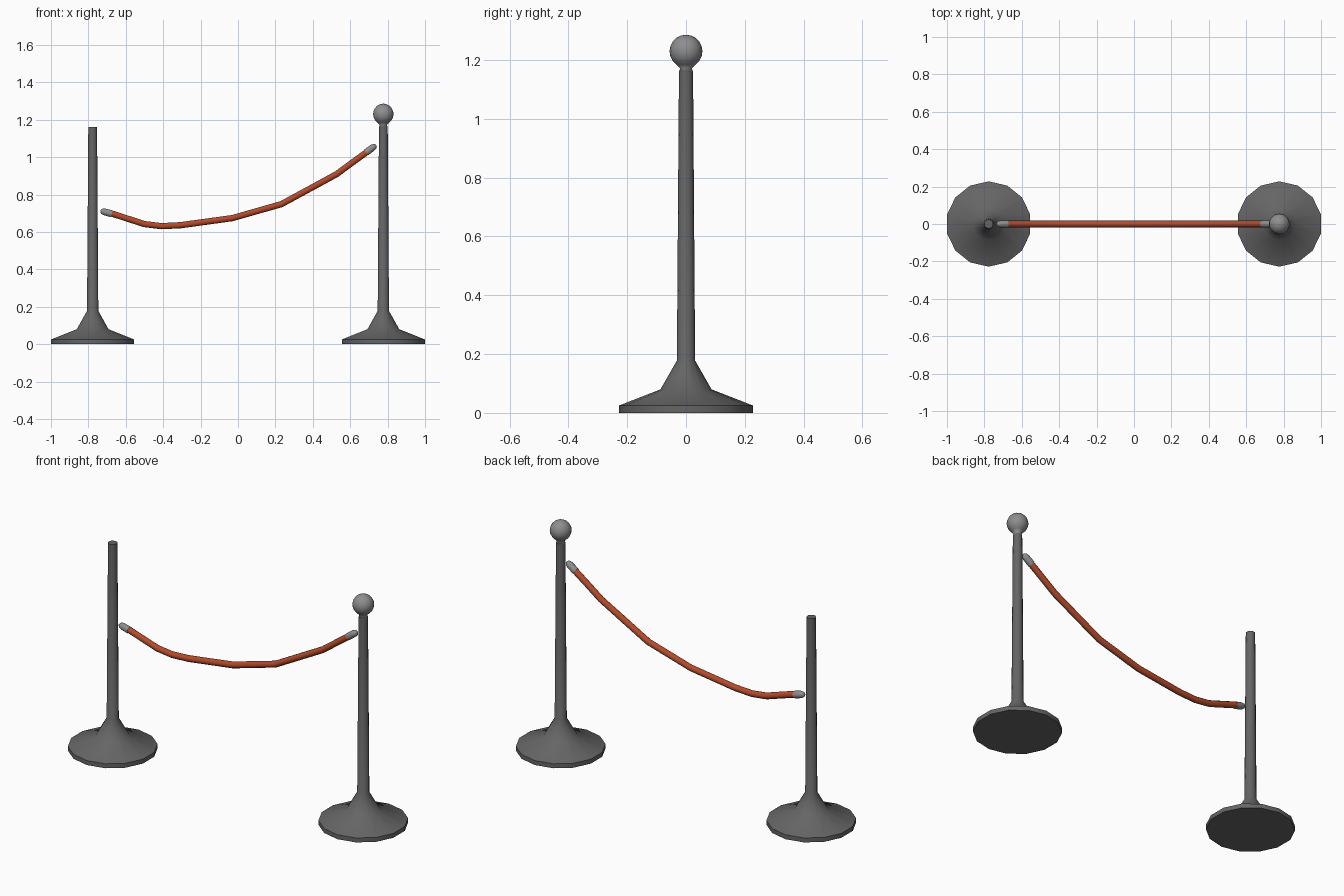
import bpy, bmesh, math
from mathutils import Vector

cube = bpy.data.objects.get("Cube")
if cube:
    bpy.data.objects.remove(cube, do_unlink=True)


def material(name, colour):
    mat = bpy.data.materials.new(name)
    mat.use_nodes = True
    rgba = (*colour, 1)
    mat.diffuse_color = rgba
    mat.node_tree.nodes["Principled BSDF"].inputs["Base Color"].default_value = rgba
    return mat


dark_metal = material("dark metal", (0.13, 0.13, 0.13))
light_metal = material("light metal", (0.27, 0.27, 0.27))
rope_red = material("rope red", (0.45, 0.07, 0.025))


def skin_rings(name, rings, mat, angle=180):
    """Join equal rings of points into a closed, smooth surface."""
    bm = bmesh.new()
    loops = [[bm.verts.new(p) for p in ring] for ring in rings]
    n = len(loops[0])
    for a, b in zip(loops, loops[1:]):
        for i in range(n):
            j = (i + 1) % n
            bm.faces.new((a[i], a[j], b[j], b[i]))
    bm.faces.new(loops[0][::-1])
    bm.faces.new(loops[-1])
    bmesh.ops.recalc_face_normals(bm, faces=bm.faces)
    mesh = bpy.data.meshes.new(name)
    bm.to_mesh(mesh)
    bm.free()
    mesh.materials.append(mat)
    obj = bpy.data.objects.new(name, mesh)
    bpy.context.collection.objects.link(obj)
    bpy.ops.object.select_all(action="DESELECT")
    obj.select_set(True)
    bpy.context.view_layer.objects.active = obj
    bpy.ops.object.shade_smooth_by_angle(angle=math.radians(angle))
    return obj


def lathe(name, profile, x, mat, sides=14, angle=180):
    def ring(r, z):
        turns = [math.pi / 2 + math.tau * i / sides for i in range(sides)]
        return [(x + r * math.cos(t), r * math.sin(t), z) for t in turns]
    return skin_rings(name, [ring(r, z) for r, z in profile], mat, angle)


def tube(name, path, radii, mat, sides=10):
    """Sweep a circle along a path of (x, z) points."""
    pts = [Vector((x, 0, z)) for x, z in path]
    rings = []
    for i, p in enumerate(pts):
        along = (pts[min(i + 1, len(pts) - 1)] - pts[max(i - 1, 0)]).normalized()
        side = Vector((0, 1, 0))
        up = along.cross(side)
        turns = [math.tau * k / sides for k in range(sides)]
        rings.append([p + radii[i] * (side * math.cos(t) + up * math.sin(t)) for t in turns])
    return skin_rings(name, rings, mat, 60)


# Posts with flared bases
post_profile = [(0.228, 0), (0.228, 0.025), (0.087, 0.08), (0.031, 0.178), (0.024, 1.16)]
for side, x in (("right", -0.777), ("left", 0.777)):
    lathe(side + "_post", post_profile, x, dark_metal, angle=60)

# Ball finial with its neck on the left post
ball_z, ball_r = 1.23, 0.056
ball = [(0.024, 1.16), (0.02, 1.172)]
ball += [(ball_r * math.sin(a), ball_z - ball_r * math.cos(a))
         for a in (math.pi * k / 10 for k in range(2, 10))]
ball.append((0.002, ball_z + ball_r))
lathe("ball_finial", ball, 0.777, light_metal)

# Sagging rope
path = [(-0.68, 0.70), (-0.5, 0.642), (-0.41, 0.631), (-0.307, 0.636), (-0.03, 0.674),
        (0.233, 0.749), (0.38, 0.829), (0.527, 0.909), (0.607, 0.968), (0.69, 1.028)]
tube("rope", path, [0.0175] * len(path), rope_red)

# Rounded metal tips on the rope ends
for name, start, end in (("right_rope_tip", (-0.675, 0.697), (-0.735, 0.713)),
                         ("left_rope_tip", (0.685, 1.025), (0.738, 1.064))):
    a, b = Vector(start), Vector(end)
    steps = (0, 0.65, 0.88, 1)
    tube(name, [a.lerp(b, t) for t in steps], (0.0195, 0.019, 0.015, 0.007), light_metal)
